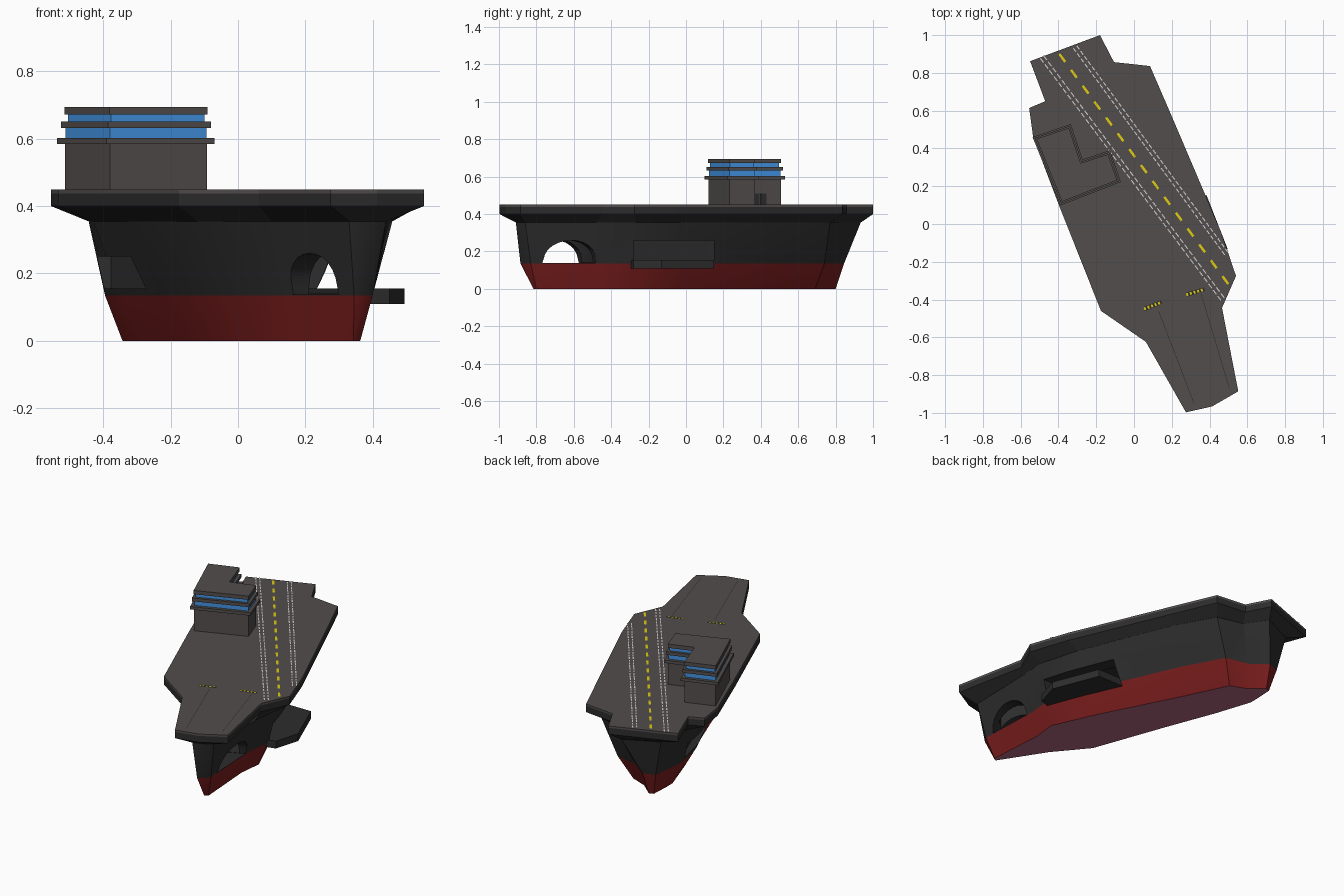
import bpy, bmesh, math
from mathutils import Vector

if "Cube" in bpy.data.objects:
    bpy.data.objects.remove(bpy.data.objects["Cube"])


def mat(name, *rgb):
    m = bpy.data.materials.new(name)
    m.diffuse_color = (*rgb, 1)
    m.use_nodes = True
    m.node_tree.nodes["Principled BSDF"].inputs["Base Color"].default_value = m.diffuse_color
    return m


GREY = mat("deck grey", .083, .075, .072)
BLACK = mat("hull black", .026, .026, .026)
RED = mat("waterline red", .19, .012, .012)
PLUM = mat("keel plum", .45, .14, .22)
BLUE = mat("window blue", .055, .29, .75)
WHITE = mat("marking white", .6, .6, .6)
YELLOW = mat("marking yellow", .75, .6, .005)


def loft(name, rings, mats, bands):
    """Skin stacked (z, outline) rings; bands = bottom, each side band, top material slots."""
    bm = bmesh.new()
    loops = [[bm.verts.new((x, y, z)) for x, y in pts] for z, pts in rings]
    n = len(loops[0])
    bm.faces.new(loops[0]).material_index = bands[0]
    bm.faces.new(loops[-1]).material_index = bands[-1]
    for k in range(len(loops) - 1):
        a, b = loops[k], loops[k + 1]
        for i in range(n):
            j = (i + 1) % n
            bm.faces.new((a[i], a[j], b[j], b[i])).material_index = bands[k + 1]
    bmesh.ops.recalc_face_normals(bm, faces=bm.faces)
    me = bpy.data.meshes.new(name)
    bm.to_mesh(me)
    bm.free()
    for m in mats:
        me.materials.append(m)
    ob = bpy.data.objects.new(name, me)
    bpy.context.collection.objects.link(ob)
    return ob


def prism(name, pts, z0, z1, m):
    return loft(name, [(z0, pts), (z1, pts)], [m], [0, 0, 0])


def offset(pts, d):
    """Grow (d > 0) or shrink a polygon with mitred corners."""
    n = len(pts)
    area = sum(pts[i][0] * pts[(i + 1) % n][1] - pts[(i + 1) % n][0] * pts[i][1] for i in range(n))
    s = 1 if area > 0 else -1
    out = []
    for i in range(n):
        p, a, b = Vector(pts[i]), Vector(pts[i - 1]), Vector(pts[(i + 1) % n])
        e, f = (p - a).normalized(), (b - p).normalized()
        n1, n2 = Vector((e.y, -e.x)) * s, Vector((f.y, -f.x)) * s
        out.append(tuple(p + (n1 + n2) * d / (1 + n1.dot(n2))))
    return out


def stripe(name, a, b, w, m, dashes=1, fill=1.0, side=0.0, z=.453):
    """Thin painted line from a to b, optionally dashed and shifted sideways."""
    a, b = Vector(a), Vector(b)
    d = b - a
    nrm = Vector((-d.y, d.x)).normalized()
    bm = bmesh.new()
    for i in range(dashes):
        p = a + d * (i / dashes) + nrm * side
        q = p + d * (fill / dashes)
        quad = [p - nrm * w / 2, q - nrm * w / 2, q + nrm * w / 2, p + nrm * w / 2]
        bm.faces.new([bm.verts.new((*v, z)) for v in quad])
    me = bpy.data.meshes.new(name)
    bm.to_mesh(me)
    bm.free()
    me.materials.append(m)
    bpy.context.collection.objects.link(bpy.data.objects.new(name, me))


# Outlines at deck edge, hull top, waterline and keel
deck = [(.275, -.997), (.413, -.966), (.552, -.886), (.466, -.444), (.54, -.275), (.46, -.04),
        (.20, .57), (.085, .836), (-.106, .857), (-.18, 1.0), (-.55, .862), (-.47, .65),
        (-.555, .614), (-.534, .46), (-.40, .106), (-.175, -.46), (.063, -.624)]
top = [(.33, -.91), (.39, -.89), (.44, -.86), (.45, -.48), (.459, -.27), (.39, -.03),
       (.16, .54), (.03, .77), (-.13, .81), (-.22, .935), (-.42, .84), (-.43, .66),
       (-.444, .60), (-.43, .42), (-.33, .106), (-.12, -.42), (.10, -.59)]
water = [(.345, -.885), (.375, -.87), (.40, -.83), (.385, -.45), (.40, -.28), (.30, -.02),
         (.07, .50), (-.06, .74), (-.20, .77), (-.30, .845), (-.37, .82), (-.39, .66),
         (-.395, .60), (-.35, .40), (-.22, .10), (-.05, -.37), (.15, -.55)]
keel = [(.343, -.815), (.353, -.81), (.363, -.80), (.34, -.45), (.356, -.31), (.24, -.05),
        (-.01, .44), (-.129, .69), (-.23, .73), (-.31, .80), (-.337, .79), (-.343, .68),
        (-.343, .62), (-.27, .40), (-.155, .10), (.01, -.352), (.17, -.545)]

hull = loft("hull", [(0, keel), (.135, water), (.357, top)], [BLACK, RED, PLUM], [2, 1, 0, 0])
loft("flight_deck", [(.355, top), (.40, deck), (.438, deck), (.45, deck)],
     [BLACK, GREY], [0, 0, 0, 1, 1])

# Arched openings through both bow sides
across = Vector((.93, .37)).normalized()
along = Vector((across.y, -across.x))
mid = Vector((.32, -.655))
arch = [(-.135, .138)] + [(-.13 * math.cos(t), .16 + .1 * math.sin(t))
                          for t in (math.pi * i / 12 for i in range(13))] + [(.135, .138)]
bm = bmesh.new()
ends = [[bm.verts.new((*(mid + across * s + along * u), z)) for u, z in arch] for s in (-.3, .3)]
for e in ends:
    bm.faces.new(e)
for i in range(len(arch)):
    j = (i + 1) % len(arch)
    bm.faces.new((ends[0][i], ends[0][j], ends[1][j], ends[1][i]))
bmesh.ops.recalc_face_normals(bm, faces=bm.faces)
me = bpy.data.meshes.new("bow_arch_cutter")
bm.to_mesh(me)
bm.free()
me.materials.append(BLACK)
arch_cutter = bpy.data.objects.new("bow_arch_cutter", me)
bpy.context.collection.objects.link(arch_cutter)

# Hollow hangar inside the hull, and the two lift openings
hangar = prism("hangar_cutter", [(.33, -.78), (.37, -.75), (.355, -.45), (.37, -.28), (.26, -.02),
                                 (.03, .5), (-.1, .7), (-.3, .75), (-.36, .6), (-.19, .1),
                                 (-.02, -.34), (.18, -.50)], .14, .345, BLACK)
port_cutter = prism("port_lift_cutter", [(.31, -.28), (.6, -.28), (.5, .15), (.15, .15)], .15, .26, BLACK)
star_cutter = prism("starboard_lift_cutter", [(-.37, .58), (-.6, .58), (-.5, .2), (-.2, .2)], .155, .25, BLACK)
bpy.context.view_layer.objects.active = hull
for c in (hangar, arch_cutter, port_cutter, star_cutter):
    m = hull.modifiers.new(c.name, 'BOOLEAN')
    m.operation, m.solver, m.object = 'DIFFERENCE', 'EXACT', c
    bpy.ops.object.modifier_apply(modifier=m.name)
    bpy.data.objects.remove(c)
hull.select_set(True)
bpy.ops.object.shade_smooth_by_angle(angle=math.radians(28))

# Closed door behind the starboard lift opening
prism("starboard_lift_door", [(-.385, .6), (-.375, .6), (-.21, .17), (-.22, .17)], .145, .26, BLACK)

# Lift platform sticking out on the port side
prism("lift_platform", [(.33, -.31), (.45, -.28), (.495, -.13), (.385, .15), (.18, .15)], .11, .155, BLACK)

# Island: L-shaped tower with ledges and window bands
ledge = [(-.537, .46), (-.335, .529), (-.272, .342), (-.127, .39), (-.070, .222), (-.39, .098)]
body = offset(ledge, -.017)
prism("island_tower", body, .448, .59, GREY)
for i, (z0, z1, grow, m) in enumerate([(.585, .603, 0, GREY), (.603, .634, -.019, BLUE),
                                       (.632, .652, -.008, GREY), (.652, .675, -.024, BLUE),
                                       (.672, .695, -.016, GREY)]):
    prism(("island_ledge_" if m is GREY else "island_windows_") + str(i), offset(ledge, grow), z0, z1, m)

# Doors on the inner wall of the tower notch
a, b = Vector(body[1]), Vector(body[2])
out = Vector((a.y - b.y, b.x - a.x)).normalized()
for i, t in enumerate((.42, .62)):
    p, q = a.lerp(b, t), a.lerp(b, t + .16)
    prism(f"island_door_{i}", [p - out * .003, q - out * .003, q + out * .003, p + out * .003], .45, .51, BLACK)

# Landing strip markings
stripe("runway_centre_dashes", (-.395, .9), (.53, -.36), .013, YELLOW, 15, .5)
for i, (p, q) in enumerate([((-.487, .884), (.476, -.407)), ((-.312, .937), (.495, -.165))]):
    for side in (-.011, .011):
        stripe(f"runway_edge_{i}", p, q, .006, WHITE, 40, .7, side)

# Catapult tracks and blast shields with hazard dashes
for i, (p, q, c) in enumerate([((.13, -.46), (.318, -.95), (.10, -.432)),
                               ((.355, -.37), (.505, -.87), (.325, -.36))]):
    stripe(f"catapult_track_{i}", p, q, .003, BLACK)
    d = (Vector(q) - Vector(p)).normalized()
    n, c = Vector((-d.y, d.x)), Vector(c)
    stripe(f"blast_shield_{i}", c - n * .05, c + n * .05, .022, BLACK, z=.452)
    stripe(f"blast_shield_dashes_{i}", c - n * .05, c + n * .05, .015, YELLOW, 5, .5, z=.454)
